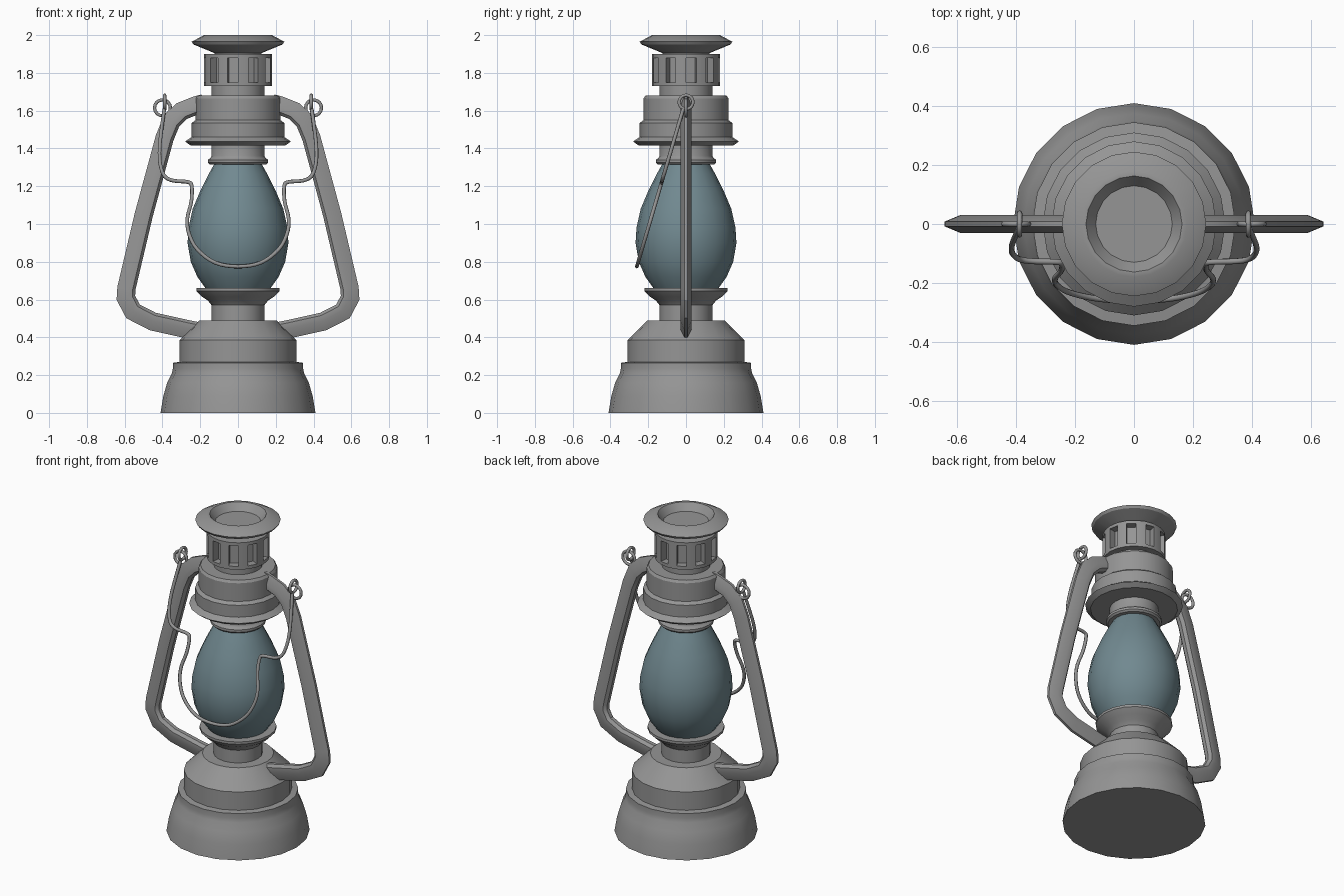
import bpy, bmesh, math
from mathutils import Vector

if "Cube" in bpy.data.objects:
    bpy.data.objects.remove(bpy.data.objects["Cube"])

SIDES = 20


def material(name, colour):
    m = bpy.data.materials.new(name)
    m.use_nodes = True
    m.diffuse_color = colour
    m.node_tree.nodes["Principled BSDF"].inputs["Base Color"].default_value = colour
    return m


METAL = material("grey_metal", (0.30, 0.30, 0.30, 1))
GLASS = material("blue_grey_glass", (0.165, 0.25, 0.28, 1))


def finish(name, bm, mat, angle=30):
    bmesh.ops.recalc_face_normals(bm, faces=bm.faces)
    mesh = bpy.data.meshes.new(name)
    bm.to_mesh(mesh)
    bm.free()
    mesh.materials.append(mat)
    obj = bpy.data.objects.new(name, mesh)
    bpy.context.collection.objects.link(obj)
    bpy.ops.object.select_all(action="DESELECT")
    obj.select_set(True)
    bpy.context.view_layer.objects.active = obj
    bpy.ops.object.shade_smooth_by_angle(angle=math.radians(angle))
    return obj


def skin(bm, rings, closed=False):
    """Join successive vertex rings with quads, capping open ends."""
    pairs = list(zip(rings, rings[1:]))
    if closed:
        pairs.append((rings[-1], rings[0]))
    for a, b in pairs:
        for i in range(len(a)):
            j = (i + 1) % len(a)
            bm.faces.new((a[i], a[j], b[j], b[i]))
    if not closed:
        bm.faces.new(rings[0])
        bm.faces.new(rings[-1])


def lathe_mesh(profile):
    bm = bmesh.new()
    steps = [2 * math.pi * i / SIDES for i in range(SIDES)]
    skin(bm, [[bm.verts.new((r * math.cos(a), r * math.sin(a), z)) for a in steps]
              for r, z in profile])
    return bm


def lathe(name, profile, mat=METAL):
    return finish(name, lathe_mesh(profile), mat)


def tube(name, points, radius, closed=False, sides=8):
    """Round wire through a list of points."""
    pts = [Vector(p) for p in points]
    n = len(pts)
    bm = bmesh.new()
    rings, up = [], None
    for i, p in enumerate(pts):
        nxt = pts[(i + 1) % n] if closed else pts[min(i + 1, n - 1)]
        prv = pts[i - 1] if closed else pts[max(i - 1, 0)]
        t = (nxt - prv).normalized()
        up = t.orthogonal() if up is None else up - t * up.dot(t)
        up.normalize()
        side = t.cross(up)
        angles = [2 * math.pi * k / sides for k in range(sides)]
        rings.append([bm.verts.new(p + radius * (math.cos(a) * up + math.sin(a) * side))
                      for a in angles])
    skin(bm, rings, closed)
    return finish(name, bm, METAL, 50)


def smooth_path(pts, steps=4):
    """Catmull-Rom curve through the points."""
    pts = [Vector(p) for p in pts]
    ext = [pts[0]] + pts + [pts[-1]]
    out = []
    for a, b, c, d in zip(ext, ext[1:], ext[2:], ext[3:]):
        for k in range(steps):
            t = k / steps
            out.append(0.5 * (2 * b + (c - a) * t + (2 * a - 5 * b + 4 * c - d) * t ** 2
                              + (3 * b - a - 3 * c + d) * t ** 3))
    return out + [pts[-1]]


# Fuel tank, burner cup and glass
lathe("fuel_tank", [(.41, 0), (.395, .09), (.375, .16), (.35, .21), (.345, .235),
                    (.345, .265), (.31, .27), (.31, .385), (.205, .49), (.14, .49)])
lathe("burner_cup", [(.14, .48), (.14, .57), (.16, .595), (.19, .615), (.22, .645),
                     (.22, .66), (.18, .66)])
lathe("glass_globe", [(.165, .65), (.215, .72), (.25, .80), (.267, .90), (.262, .98),
                      (.24, 1.08), (.2, 1.175), (.155, 1.265), (.118, 1.33)], GLASS)

# Collar, hood and chimney
lathe("globe_collar", [(.15, 1.315), (.16, 1.325), (.16, 1.34), (.145, 1.35),
                       (.14, 1.36), (.14, 1.43)])
lathe("hood", [(.14, 1.415), (.25, 1.415), (.28, 1.437), (.245, 1.46), (.245, 1.535),
               (.225, 1.55), (.225, 1.665), (.215, 1.68), (.14, 1.68)])
lathe("chimney_neck", [(.14, 1.67), (.14, 1.74)])

# Vent ring with recessed openings on alternate sides
bm = lathe_mesh([(.13, 1.73), (.18, 1.73), (.18, 1.75), (.18, 1.88), (.18, 1.9), (.12, 1.9)])
bm.normal_update()
bmesh.ops.recalc_face_normals(bm, faces=bm.faces)
for f in list(bm.faces):
    c = f.calc_center_median()
    sector = int((math.atan2(c.y, c.x) % (2 * math.pi)) / (2 * math.pi / SIDES))
    if abs(f.normal.z) < .1 and f.calc_area() > .005 and sector % 2 == 0:
        f.normal_update()
        inward = -f.normal * .045
        moved = bmesh.ops.extrude_discrete_faces(bm, faces=[f])["faces"][0]
        for v, old in [(v, v.co.copy()) for v in moved.verts]:
            v.co = old + inward
finish("vent_ring", bm, METAL)
lathe("chimney_cap", [(.12, 1.89), (.125, 1.905), (.235, 1.95), (.245, 1.965),
                      (.18, 2.0), (.163, 2.0), (.13, 1.955)])

# Side frame: ridged section swept along a planar path, one per side
PATH = [(.18, 1.635), (.22, 1.625), (.295, 1.595), (.35, 1.54), (.385, 1.455), (.495, 1.05),
        (.587, .66), (.59, .61), (.553, .54), (.45, .487), (.26, .445), (.18, .43)]
SECTION = [(.052, .008), (0, .03), (-.03, .03), (-.045, .012)]
SECTION += [(u, -y) for u, y in reversed(SECTION)]


def side_frame(name, sign):
    pts = [Vector(p) for p in PATH]
    bm = bmesh.new()
    rings = []
    for i, p in enumerate(pts):
        d1 = (p - pts[max(i - 1, 0)]) if i else pts[1] - p
        d2 = (pts[i + 1] - p) if i < len(pts) - 1 else d1
        n1, n2 = [Vector((-d.y, d.x)).normalized() for d in (d1, d2)]
        out = (n1 + n2).normalized()
        out /= out.dot(n1)
        rings.append([bm.verts.new((sign * (p.x + out.x * u), y, p.y + out.y * u))
                      for u, y in SECTION])
    skin(bm, rings)
    finish(name, bm, METAL)


def ring(name, centre, radius, axis):
    """Wire ring facing along y or x."""
    pts = []
    for k in range(16):
        a = 2 * math.pi * k / 16
        h, v = radius * math.cos(a), radius * math.sin(a)
        offset = (h, 0, v) if axis == "y" else (0, h, v)
        pts.append(Vector(centre) + Vector(offset))
    tube(name, pts, .009, True)


for label, s in (("left", 1), ("right", -1)):
    side_frame(label + "_side_frame", s)
    ring(label + "_lug_ring", (s * .4, 0, 1.615), .042, "y")
    ring(label + "_handle_loop", (s * .388, 0, 1.645), .037, "x")

# Wire carrying handle, hanging forward
HALF = [(.39, 1.61), (.405, 1.5), (.415, 1.4), (.412, 1.32), (.39, 1.255), (.345, 1.23),
        (.265, 1.222), (.245, 1.2), (.247, 1.12), (.268, 1.03), (.26, .95), (.215, .865),
        (.12, .795)]
flat = HALF + [(0, .775)] + [(-x, z) for x, z in reversed(HALF)]
tube("carrying_handle", smooth_path([(x, -.26 * (1.66 - z) / .885, z) for x, z in flat]), .01)
